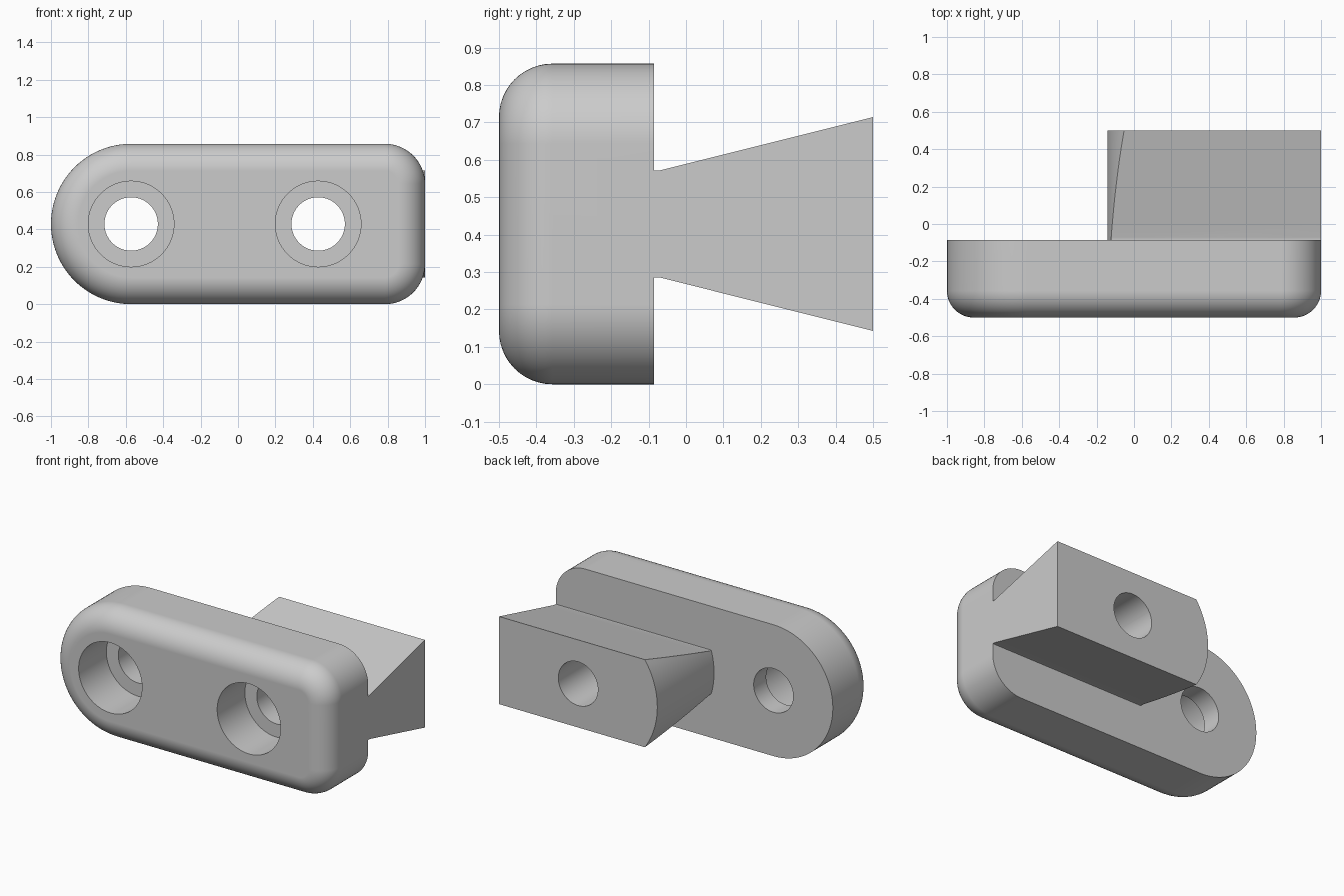
import bpy, bmesh
from math import sin, cos, pi, sqrt

if "Cube" in bpy.data.objects:
    bpy.data.objects.remove(bpy.data.objects["Cube"], do_unlink=True)

MID = 3 / 7               # height of the centre line, and half the plate height
BACK = MID - 0.514        # back face of the plate
FILLET = 1 / 7

grey = bpy.data.materials.new("light grey")
grey.use_nodes = True
colour = (0.6, 0.6, 0.6, 1)
grey.diffuse_color = colour
grey.node_tree.nodes["Principled BSDF"].inputs["Base Color"].default_value = colour


def arc(cx, cz, r, start, end, steps):
    angles = [start + (end - start) * i / steps for i in range(steps + 1)]
    return [(cx + r * cos(a), cz + r * sin(a)) for a in angles]


def loft(name, sections):
    """Solid through (y, outline) sections, capped at both ends."""
    bm = bmesh.new()
    rings = [[bm.verts.new((x, y, z)) for x, z in outline] for y, outline in sections]
    for a, b in zip(rings, rings[1:]):
        for i in range(len(a)):
            j = (i + 1) % len(a)
            bm.faces.new((a[i], a[j], b[j], b[i]))
    bm.faces.new(rings[0])
    bm.faces.new(rings[-1])
    bmesh.ops.recalc_face_normals(bm, faces=bm.faces)
    mesh = bpy.data.meshes.new(name)
    bm.to_mesh(mesh)
    bm.free()
    mesh.materials.append(grey)
    obj = bpy.data.objects.new(name, mesh)
    bpy.context.collection.objects.link(obj)
    return obj


def combine(target, other, operation):
    mod = target.modifiers.new(operation, "BOOLEAN")
    mod.operation, mod.solver, mod.object = operation, "EXACT", other
    bpy.context.view_layer.objects.active = target
    bpy.ops.object.modifier_apply(modifier=mod.name)
    bpy.data.objects.remove(other, do_unlink=True)


# Plate: round left end, rounded right corners, filleted front edge
def plate_outline(inset):
    corner = 1.5 * FILLET
    x, dz = 1 - corner, MID - corner
    return (arc(MID - 1, MID, MID - inset, pi / 2, 3 * pi / 2, 48)
            + arc(x, MID - dz, corner - inset, -pi / 2, 0, 16)
            + arc(x, MID + dz, corner - inset, 0, pi / 2, 16))


sections = []
for i in range(13):
    a = pi / 2 * i / 12
    sections.append((-0.5 + FILLET * (1 - sin(a)), plate_outline(FILLET * (1 - cos(a)))))
bracket = loft("mounting_bracket", [(BACK, plate_outline(0))] + sections)


# Dovetail key: widens to the back, with a cylindrical left end
def key_outline(half):
    radius, steps = 0.5, 24
    heights = [half - 2 * half * i / steps for i in range(steps + 1)]
    left = [(radius - FILLET - sqrt(radius**2 - h * h), MID + h) for h in heights]
    return left + [(1, MID - half), (1, MID + half)]


key = [(BACK - 0.05, key_outline(FILLET))]
for i in range(9):
    t = i / 8
    key.append((-0.071 + 0.571 * t, key_outline(FILLET * (1 + t))))
combine(bracket, loft("dovetail_key", key), "UNION")

# Counterbored bolt holes
for x in (MID - 1, MID):
    wide = arc(x, MID, 0.229, 0, 2 * pi, 64)[:-1]
    narrow = arc(x, MID, FILLET, 0, 2 * pi, 64)[:-1]
    floor = -0.5 + 2 * FILLET
    combine(bracket, loft("bolt_hole", [(-0.6, wide), (floor, wide), (floor, narrow), (0.6, narrow)]),
            "DIFFERENCE")

# Smooth rounded surfaces, crisp edges
bpy.ops.object.select_all(action="DESELECT")
bracket.select_set(True)
bpy.context.view_layer.objects.active = bracket
bpy.ops.object.shade_smooth_by_angle(angle=pi / 9)
weighted = bracket.modifiers.new("even_shading", "WEIGHTED_NORMAL")
weighted.keep_sharp = True
